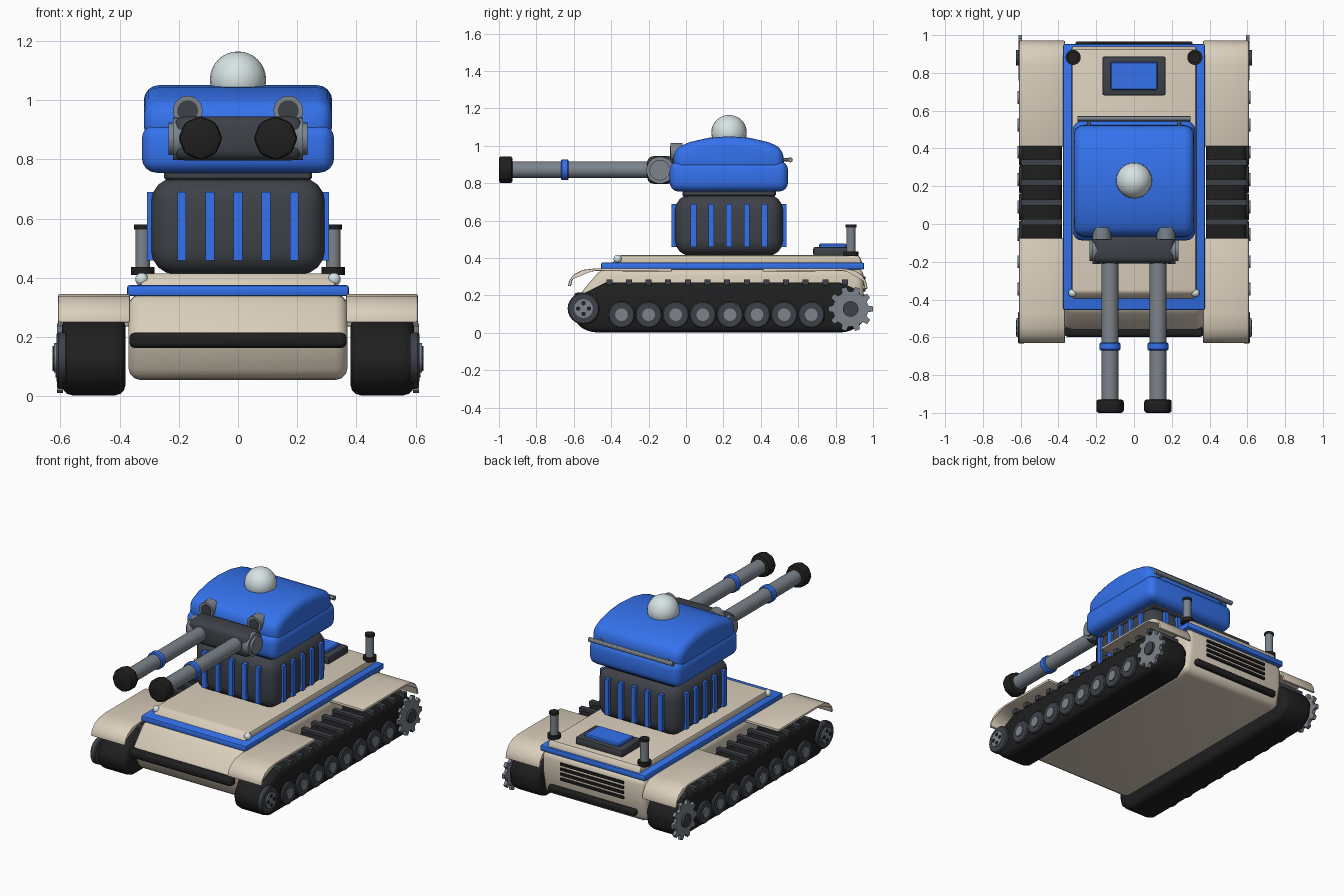
import bpy, bmesh
from math import pi, sin, cos, radians
from mathutils import Matrix, Vector

if "Cube" in bpy.data.objects:
    bpy.data.objects.remove(bpy.data.objects["Cube"])


def material(name, r, g, b):
    m = bpy.data.materials.new(name)
    m.diffuse_color = (r, g, b, 1)
    m.use_nodes = True
    m.node_tree.nodes["Principled BSDF"].inputs["Base Color"].default_value = m.diffuse_color
    return m


CREAM = material("cream", 0.70, 0.62, 0.50)
BLUE = material("blue", 0.035, 0.17, 0.85)
DARK = material("dark_grey", 0.048, 0.054, 0.065)
BLACK = material("black", 0.014, 0.014, 0.015)
GREY = material("grey", 0.20, 0.23, 0.26)
PALE = material("pale", 0.68, 0.77, 0.78)


def finish(name, bm, mat, bevel=0, seg=3, mirror=False):
    """Bevel sharp edges, make an object with world-space mesh, optionally mirror in x."""
    bmesh.ops.recalc_face_normals(bm, faces=bm.faces)
    if bevel:
        sharp = [e for e in bm.edges if e.calc_face_angle(0) > radians(28)]
        bmesh.ops.bevel(bm, geom=sharp, offset=bevel, segments=seg, profile=0.5,
                        affect='EDGES', clamp_overlap=True)
    me = bpy.data.meshes.new(name)
    bm.to_mesh(me)
    bm.free()
    me.materials.append(mat)
    ob = bpy.data.objects.new(name, me)
    bpy.context.collection.objects.link(ob)
    if mirror:
        ob.modifiers.new("mirror", 'MIRROR').use_mirror_merge = False
    return ob


def prism(name, pts, x0, x1, mat, **kw):
    """Extrude a (y, z) side profile from x0 to x1."""
    bm = bmesh.new()
    face = bm.faces.new([bm.verts.new((x0, y, z)) for y, z in pts])
    new = bmesh.ops.extrude_face_region(bm, geom=[face])["geom"]
    bmesh.ops.translate(bm, vec=(x1 - x0, 0, 0),
                        verts=[v for v in new if isinstance(v, bmesh.types.BMVert)])
    return finish(name, bm, mat, **kw)


def box(name, x0, x1, y0, y1, z0, z1, mat, **kw):
    return prism(name, [(y0, z0), (y1, z0), (y1, z1), (y0, z1)], x0, x1, mat, **kw)


def cyl(name, c, r, depth, axis, mat, n=24, r2=None, **kw):
    rot = {'X': Matrix.Rotation(pi / 2, 4, 'Y'), 'Y': Matrix.Rotation(pi / 2, 4, 'X'),
           'Z': Matrix.Identity(4)}[axis]
    bm = bmesh.new()
    bmesh.ops.create_cone(bm, cap_ends=True, segments=n, radius1=r, radius2=r2 or r,
                          depth=depth, matrix=Matrix.Translation(c) @ rot)
    return finish(name, bm, mat, **kw)


def ball(name, c, r, mat, **kw):
    bm = bmesh.new()
    bmesh.ops.create_uvsphere(bm, u_segments=24, v_segments=16, radius=r,
                              matrix=Matrix.Translation(c))
    return finish(name, bm, mat, **kw)


# Hull, blue trim plate and deck
prism("hull", [(-0.45, 0.345), (-0.575, 0.2), (-0.5, 0.055), (0.92, 0.055), (0.95, 0.2),
               (0.95, 0.345)], -0.37, 0.37, CREAM, bevel=0.04)
box("trim_plate", -0.375, 0.375, -0.455, 0.953, 0.338, 0.376, BLUE, bevel=0.01, seg=2)
prism("deck", [(-0.40, 0.37), (0.945, 0.37), (0.925, 0.415), (-0.36, 0.415)],
      -0.33, 0.33, CREAM, bevel=0.012, seg=2)
box("front_bumper", -0.367, 0.367, -0.598, -0.54, 0.163, 0.215, BLACK, bevel=0.018)
box("rear_bumper", -0.31, 0.31, 0.93, 0.967, 0.10, 0.14, BLACK, bevel=0.012)
for i in range(4):
    box("rear_vent", -0.225, 0.225, 0.94, 0.96, 0.19 + i * 0.032, 0.206 + i * 0.032, BLACK)
ball("deck_lamp", (0.325, -0.365, 0.395), 0.022, PALE, mirror=True)

# Tracks with cleats along the top run
prism("track", [(-0.52, 0.003), (0.87, 0.003), (0.955, 0.06), (0.965, 0.16), (0.92, 0.23),
                (0.82, 0.27), (-0.43, 0.27), (-0.55, 0.21), (-0.61, 0.13), (-0.59, 0.05)],
      0.38, 0.595, BLACK, bevel=0.035, mirror=True)
for i in range(13):
    y = -0.41 + i * 0.105
    box("track_cleat", 0.382, 0.598, y - 0.016, y + 0.016, 0.255, 0.284, DARK, mirror=True)

# Fenders: thin sheets that curl down at the ends
for name, path in (
        ("front_fender", [(-0.075, 0.345), (-0.48, 0.345), (-0.55, 0.337), (-0.595, 0.315),
                          (-0.622, 0.285), (-0.632, 0.25)]),
        ("rear_fender", [(0.41, 0.345), (0.84, 0.345), (0.90, 0.335), (0.94, 0.31),
                         (0.963, 0.275), (0.972, 0.235)])):
    s = 1 if path[0][0] < 0 else -1
    inner = [(y + s * 0.018 * k / 5, z - 0.018 * (1 - k / 5)) for k, (y, z) in enumerate(path)]
    prism(name, path + inner[::-1], 0.365, 0.608, CREAM, bevel=0.006, seg=2, mirror=True)

# Road wheels
for i in range(8):
    y = -0.345 + i * 0.145
    cyl("road_wheel", (0.595, y, 0.097), 0.072, 0.03, 'X', DARK, bevel=0.006, seg=1, mirror=True)
    cyl("wheel_hub", (0.605, y, 0.097), 0.034, 0.024, 'X', GREY, n=16, mirror=True)

# Front idler
cyl("idler_wheel", (0.595, -0.548, 0.13), 0.085, 0.036, 'X', DARK, bevel=0.006, seg=1, mirror=True)
cyl("idler_hub", (0.605, -0.548, 0.13), 0.05, 0.032, 'X', GREY, mirror=True)
for k in range(4):
    a = k * pi / 2
    cyl("idler_hole", (0.62, -0.548 + 0.029 * cos(a), 0.13 + 0.029 * sin(a)), 0.012, 0.008, 'X',
        BLACK, n=10, mirror=True)

# Rear toothed sprocket
gear = []
for k in range(10):
    for da, r in ((-0.19, 0.095), (-0.11, 0.12), (0.11, 0.12), (0.19, 0.095)):
        a = k * pi / 5 + da
        gear.append((0.88 + r * cos(a), 0.128 + r * sin(a)))
prism("sprocket", gear, 0.592, 0.612, GREY, mirror=True)
cyl("sprocket_hub", (0.61, 0.88, 0.128), 0.042, 0.032, 'X', DARK, n=16, mirror=True)

# Deck posts
for name, r, z0, z1, mat in (("post_base", 0.04, 0.41, 0.436, BLACK),
                             ("post", 0.025, 0.43, 0.57, GREY),
                             ("post_cap", 0.029, 0.564, 0.58, BLACK)):
    cyl(name, (0.322, 0.882, (z0 + z1) / 2), r, z1 - z0, 'Z', mat, mirror=True)

# Engine hatch
box("hatch_frame", -0.168, 0.168, 0.68, 0.888, 0.41, 0.46, DARK, bevel=0.012, seg=2)
box("hatch_panel", -0.125, 0.125, 0.71, 0.858, 0.44, 0.477, BLUE, bevel=0.006, seg=1)

# Turret pedestal with blue ribs on all four sides
CY = 0.23
box("pedestal", -0.293, 0.293, CY - 0.288, CY + 0.288, 0.412, 0.738, DARK, bevel=0.08, seg=4)
for k in range(-2, 3):
    for s in (-1, 1):
        t, y = k * 0.095, CY + s * 0.295
        box("pedestal_rib_y", t - 0.015, t + 0.015, y - 0.013, y + 0.013, 0.458, 0.69, BLUE)
        x, y = s * 0.295, CY + t
        box("pedestal_rib_x", x - 0.013, x + 0.013, y - 0.015, y + 0.015, 0.458, 0.69, BLUE)
box("turret_collar", -0.25, 0.25, CY - 0.25, CY + 0.25, 0.73, 0.765, DARK, bevel=0.008, seg=1)

# Turret head: rounded lower shell, crowned upper shell, dome
box("head_lower", -0.325, 0.325, -0.087, 0.546, 0.755, 0.92, BLUE, bevel=0.05, seg=4)
prism("head_upper", [(-0.07, 0.86), (0.525, 0.86), (0.52, 0.985), (0.44, 1.02), (0.34, 1.043),
                     (0.23, 1.051), (0.12, 1.043), (0.02, 1.02), (-0.065, 0.985)],
      -0.318, 0.318, BLUE, bevel=0.05, seg=4)
ball("dome", (0, CY, 1.07), 0.095, PALE)
cyl("rear_rail", (0, 0.557, 0.925), 0.014, 0.6, 'X', GREY, n=12)
cyl("rail_bracket", (0.24, 0.525, 0.925), 0.01, 0.06, 'Y', GREY, n=8, mirror=True)

# Front lamps
cyl("lamp_rim", (0.17, -0.05, 0.965), 0.05, 0.064, 'Y', GREY, mirror=True)
cyl("lamp_lens", (0.17, -0.055, 0.965), 0.035, 0.062, 'Y', DARK, mirror=True)

# Gun mount
box("gun_mount", -0.218, 0.218, -0.208, -0.06, 0.797, 0.945, DARK, bevel=0.035)
cyl("mount_cap", (0.2, -0.14, 0.87), 0.072, 0.04, 'X', GREY, mirror=True)
cyl("mount_pivot", (0.22, -0.14, 0.87), 0.055, 0.03, 'X', GREY, mirror=True)

# Twin barrels
cyl("barrel", (0.127, -0.55, 0.872), 0.045, 0.8, 'Y', GREY, mirror=True)
cyl("barrel_band", (0.127, -0.648, 0.872), 0.055, 0.042, 'Y', BLUE, bevel=0.006, seg=1, mirror=True)
cyl("muzzle", (0.127, -0.964, 0.872), 0.075, 0.072, 'Y', BLACK, n=8, bevel=0.014, seg=2, mirror=True)

# Smooth shading that keeps hard edges
for ob in bpy.context.scene.objects:
    ob.select_set(True)
    bpy.context.view_layer.objects.active = ob
bpy.ops.object.shade_smooth_by_angle(angle=radians(30))
